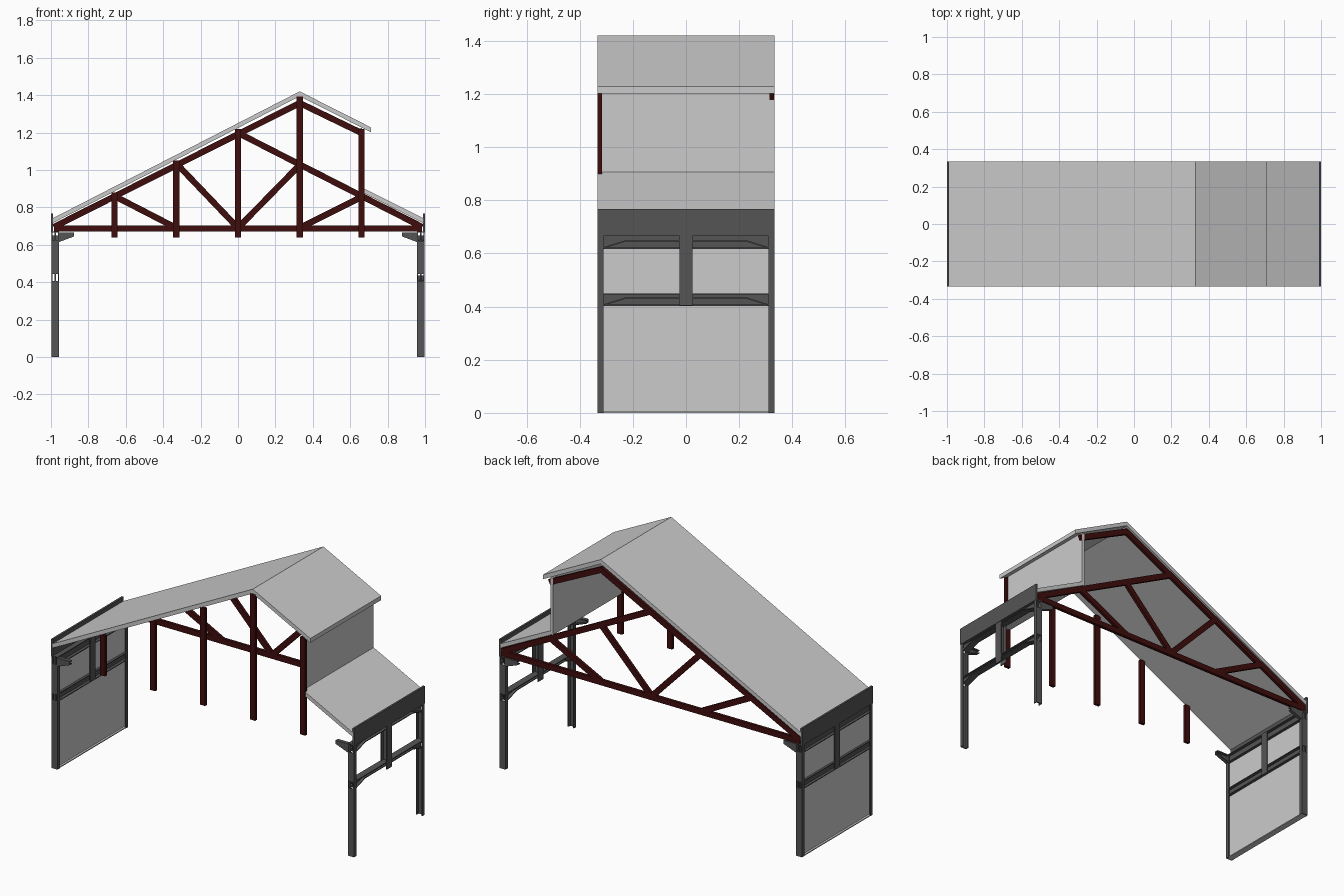
import bpy, bmesh
from mathutils import Vector

if "Cube" in bpy.data.objects:
    bpy.data.objects.remove(bpy.data.objects["Cube"])


def material(name, col):
    m = bpy.data.materials.new(name)
    m.diffuse_color = (*col, 1)
    m.use_nodes = True
    m.node_tree.nodes["Principled BSDF"].inputs["Base Color"].default_value = m.diffuse_color
    return m


RED = material("truss_red", (0.05, 0.004, 0.004))
DARK = material("dark_steel", (0.09, 0.09, 0.09))
Y = 0.333


def prism(name, pts, axis, a, b, mat=None):
    """Extrude a 2D outline along an axis ('x': pts are y,z; 'y': pts are x,z)."""
    def place(p, d):
        return (d, p[0], p[1]) if axis == 'x' else (p[0], d, p[1])
    bm = bmesh.new()
    lo = [bm.verts.new(place(p, a)) for p in pts]
    hi = [bm.verts.new(place(p, b)) for p in pts]
    n = len(pts)
    bm.faces.new(lo)
    bm.faces.new(hi)
    for i in range(n):
        j = (i + 1) % n
        bm.faces.new((lo[i], lo[j], hi[j], hi[i]))
    bmesh.ops.recalc_face_normals(bm, faces=bm.faces)
    me = bpy.data.meshes.new(name)
    bm.to_mesh(me)
    bm.free()
    ob = bpy.data.objects.new(name, me)
    bpy.context.collection.objects.link(ob)
    if mat:
        me.materials.append(mat)
    return ob


def box(name, x0, x1, y0, y1, z0, z1, mat=None):
    x0, x1 = sorted((x0, x1))
    return prism(name, [(x0, z0), (x1, z0), (x1, z1), (x0, z1)], 'y', y0, y1, mat)


def bar(name, p, q, w, axis, a, b, mat):
    """Straight bar of width w between two points in the profile plane."""
    p, q = Vector(p), Vector(q)
    d = (q - p).normalized() * w / 2
    n = Vector((-d.y, d.x))
    return prism(name, [p - n, q - n, q + n, p + n], axis, a, b, mat)


# roof slabs
T = 0.026
prism("main_roof", [(-0.99, 0.742), (0.33, 1.42), (0.71, 1.228), (0.71, 1.228 - T),
                    (0.33, 1.42 - T), (-0.99, 0.742 - T)], 'y', -Y, Y)
prism("lower_roof", [(0.66, 0.908), (0.99, 0.742), (0.99, 0.742 - T), (0.66, 0.908 - T)],
      'y', -Y, Y)
box("clerestory_panel", 0.645, 0.662, -0.316, Y, 0.885, 1.225)

# back truss: chords and diagonals
members = {
    "bottom_chord": ((-0.985, 0.687), (0.985, 0.687)),
    "left_top_chord": ((-0.985, 0.695), (0.335, 1.36)),
    "upper_right_chord": ((0.325, 1.36), (0.67, 1.193)),
    "right_top_chord": ((0, 1.198), (0.985, 0.695)),
    "diagonal_1": ((-0.66, 0.86), (-0.33, 0.69)),
    "diagonal_2": ((-0.33, 1.035), (0, 0.69)),
    "diagonal_3": ((0, 0.69), (0.33, 1.027)),
    "diagonal_4": ((0.33, 0.69), (0.66, 0.855)),
}
for name, (p, q) in members.items():
    bar(name, p, q, 0.033, 'y', 0.314, Y - 0.001, RED)

# front truss posts
for i, (x, top) in enumerate([(-0.66, 0.88), (-0.33, 1.05), (0, 1.22), (0.33, 1.392), (0.66, 1.22)]):
    box(f"truss_post_{i}", x - 0.017, x + 0.017, -Y - 0.001, -0.316, 0.64, top, RED)

# side wall steel frames
for s, side in ((-1, "left"), (1, "right")):
    xo, xi, xm = s * 0.998, s * 0.957, s * 0.978
    t = s * 0.006
    box(side + "_fascia", s * 1.0, s * 0.988, -Y, Y, 0.665, 0.768, DARK)
    for e, end in ((-1, "front"), (1, "back")):
        y0, y1 = sorted((e * Y, e * 0.311))
        w0, w1 = sorted((e * Y, e * 0.327))
        # channel column: two flanges and a broken web
        box(f"{side}_{end}_outer_flange", xo, xo - t, y0, y1, 0, 0.67, DARK)
        box(f"{side}_{end}_inner_flange", xi, xi + t, y0, y1, 0, 0.67, DARK)
        for k, (z0, z1) in enumerate([(0, 0.405), (0.45, 0.62)]):
            box(f"{side}_{end}_web_{k}", xo, xi, w0, w1, z0, z1, DARK)
        # tapered knee bracket: web plus top and bottom plates
        prism(f"{side}_{end}_bracket_web", [(xi, 0.615), (s * 0.877, 0.645), (s * 0.877, 0.665), (xi, 0.665)],
              'y', w0, w1, DARK)
        bar(f"{side}_{end}_bracket_bottom", (xi, 0.617), (s * 0.877, 0.647), 0.005, 'y', y0, y1, DARK)
        box(f"{side}_{end}_bracket_top", xi, s * 0.877, y0, y1, 0.66, 0.666, DARK)
    # I-section centre mullion
    box(side + "_mullion_web", xo, xi, -0.003, 0.003, 0.45, 0.65, DARK)
    box(side + "_mullion_outer", xo, xo - t, -0.024, 0.024, 0.405, 0.67, DARK)
    box(side + "_mullion_inner", xi, xi + t, -0.024, 0.024, 0.405, 0.67, DARK)
    # rails, with haunched ends on the open right wall
    for name, zl, zh in (("mid_rail", 0.405, 0.45), ("top_rail", 0.62, 0.67)):
        box(f"{side}_{name}_top", xo, xi, -Y, Y, zh - 0.005, zh, DARK)
        if s < 0:
            under = [(-Y, zl), (Y, zl)]
        else:
            zm = zl + 0.028
            under = [(-0.315, zl), (-0.225, zm), (0.225, zm), (0.315, zl)]
        prism(f"{side}_{name}_web", under + [(Y, zh), (-Y, zh)], 'x', xm - 0.004, xm + 0.004, DARK)
        for k in range(len(under) - 1):
            bar(f"{side}_{name}_under_{k}", under[k], under[k + 1], 0.005, 'x', xo, xi, DARK)

# left wall infill panels and sill
box("lower_wall_panel", -0.985, -0.972, -0.327, 0.327, 0, 0.405)
box("upper_wall_panel", -0.985, -0.972, -0.327, 0.327, 0.45, 0.62)
box("wall_sill", -0.997, -0.96, -0.327, 0.327, 0, 0.006)
